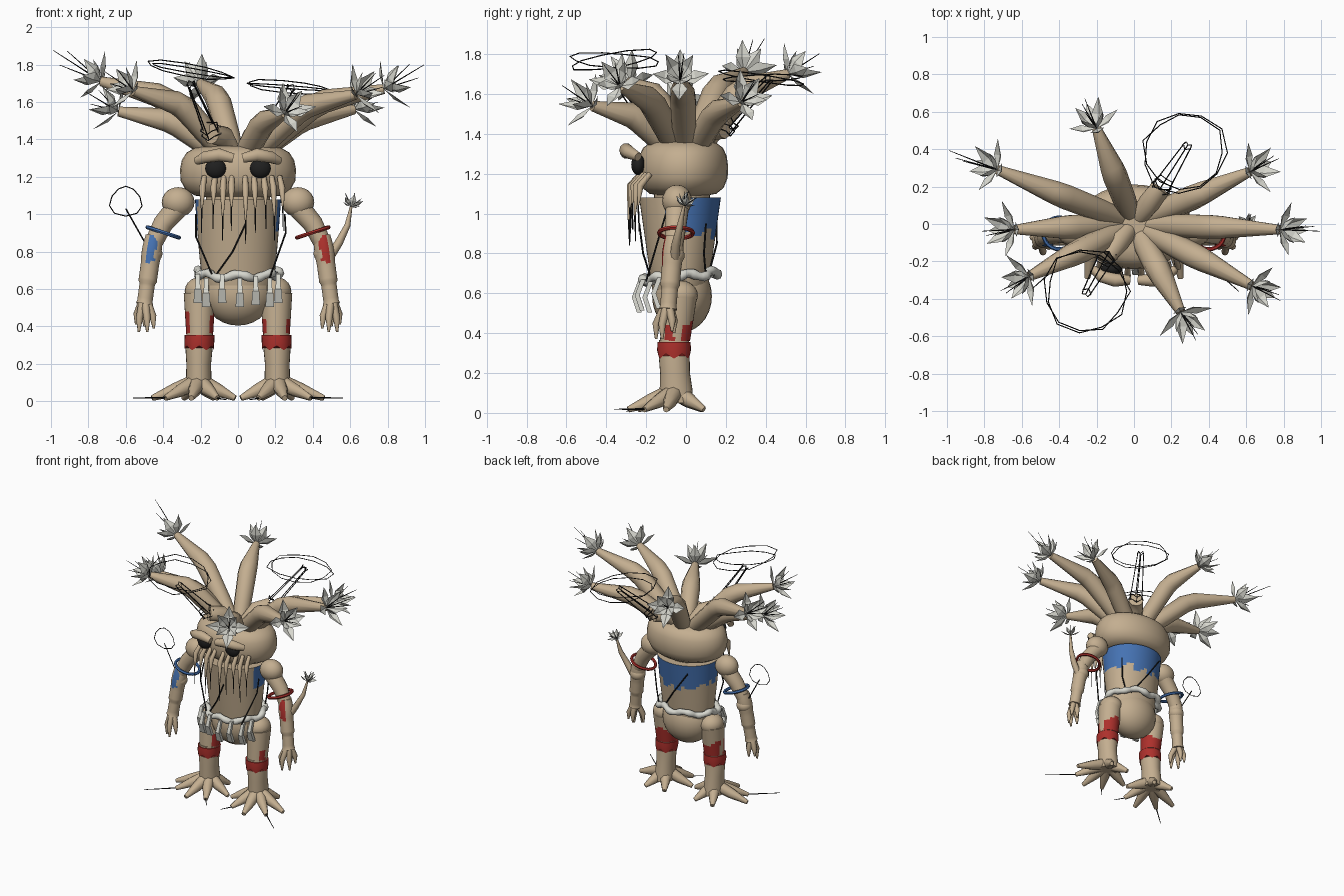
import bpy, bmesh, math, random
from mathutils import Vector as V

if "Cube" in bpy.data.objects:
    bpy.data.objects.remove(bpy.data.objects["Cube"])
random.seed(4)

def mat(name, *c):
    m = bpy.data.materials.new(name)
    m.diffuse_color = (*c, 1)
    m.use_nodes = True
    m.node_tree.nodes["Principled BSDF"].inputs["Base Color"].default_value = m.diffuse_color
    return m

TAN = mat("tan bark", 0.55, 0.425, 0.28)
BLACK = mat("black", 0.014, 0.014, 0.014)
GREY = mat("pale grey", 0.68, 0.68, 0.62)
BLUE = mat("blue paint", 0.06, 0.17, 0.45)
RED = mat("red paint", 0.42, 0.03, 0.025)

def finish(name, bm, mats, angle=55, rule=None, orient=True):
    if orient:
        bmesh.ops.recalc_face_normals(bm, faces=bm.faces)
    bm.normal_update()
    for f in bm.faces:
        f.smooth = angle > 0
        if rule:
            f.material_index = rule(f.calc_center_median(), f.normal)
    me = bpy.data.meshes.new(name)
    bm.to_mesh(me)
    bm.free()
    for m in mats:
        me.materials.append(m)
    if angle:
        me.set_sharp_from_angle(angle=math.radians(angle))
    ob = bpy.data.objects.new(name, me)
    bpy.context.collection.objects.link(ob)
    return ob

def skin(bm, rings, closed=False):
    n, k = len(rings), len(rings[0])
    for i in range(n if closed else n - 1):
        a, b = rings[i], rings[(i + 1) % n]
        for j in range(k):
            bm.faces.new((a[j], a[(j + 1) % k], b[(j + 1) % k], b[j]))
    if not closed:
        bm.faces.new(rings[0])
        bm.faces.new(rings[-1])

def tube(bm, pts, radii, sides=8, closed=False, ref=None):
    """Sweep a round section along a path."""
    pts = [V(p) for p in pts]
    n = len(pts)
    if not isinstance(radii, (list, tuple)):
        radii = [radii] * n
    if ref is None:
        d = pts[-1] - pts[0]
        ref = V([1.0 if i == min(range(3), key=lambda q: abs(d[q])) else 0.0 for i in range(3)])
    rings = []
    for i, p in enumerate(pts):
        t = pts[(i + 1) % n] - pts[i - 1] if closed else pts[min(i + 1, n - 1)] - pts[max(i - 1, 0)]
        u = t.cross(V(ref)).normalized()
        w = t.cross(u).normalized()
        rings.append([bm.verts.new(p + radii[i] * (u * math.cos(a) + w * math.sin(a)))
                      for a in (2 * math.pi * j / sides for j in range(sides))])
    skin(bm, rings, closed)

def loft(bm, rows, sides=32):
    """Stack elliptical rings: rows of z, cx, cy, rx, ry."""
    skin(bm, [[bm.verts.new((cx + rx * math.cos(a), cy + ry * math.sin(a), z))
               for a in (2 * math.pi * j / sides for j in range(sides))] for z, cx, cy, rx, ry in rows])

def ball(bm, c, r, seg=20):
    vs = bmesh.ops.create_uvsphere(bm, u_segments=seg, v_segments=seg // 2, radius=1)["verts"]
    for v in vs:
        v.co = V(c) + V((v.co.x * r[0], v.co.y * r[1], v.co.z * r[2]))

def flower(petals, stamens, pos, axis, size, reach):
    pos, axis = V(pos), V(axis).normalized()
    u = axis.cross(V((0, 0, 1))).normalized()
    w = u.cross(axis)
    for i in range(8):
        a = 2 * math.pi * i / 8
        out = u * math.cos(a) + w * math.sin(a)
        sp = math.radians((66, 36)[i % 2])
        d = axis * math.cos(sp) + out * math.sin(sp)
        side = axis.cross(out).normalized() * size * 0.26
        back = d.cross(side).normalized() * size * .1
        back *= -1 if back.dot(out) < 0 else 1
        mid = pos + d * size * .5
        l, r, m, t, b = (petals.verts.new(q) for q in (
            mid + side, mid - side, mid + back, pos + d * size * random.uniform(.95, 1.15), pos))
        # faces wind so that the upper side is the front
        for tri in ((b, m, l), (l, m, t), (b, r, m), (m, r, t)):
            f = petals.faces.new(tri)
            f.normal_update()
            if f.normal.z < 0:
                f.normal_flip()
    for i in range(3):
        a = 2.1 * i
        end = pos + axis * reach * (1 if i == 0 else .75) + (u * math.cos(a) + w * math.sin(a)) * (0 if i == 0 else .05)
        tube(stamens, [pos, end], [.0045, .0015], 4)

# branch crown with flowers at the tips
crown, petals, stamens = bmesh.new(), bmesh.new(), bmesh.new()
TIPS = [(-.2, .51, 1.7, .2), (-.73, .29, 1.71, .325), (-.64, -.03, 1.55, .2), (-.56, -.28, 1.66, .2),
        (.25, -.47, 1.54, .2), (.63, -.33, 1.64, .2), (.78, -.03, 1.67, .25), (.62, .28, 1.56, .2)]
for x, y, z, reach in TIPS:
    path = [(x * t, y * t, 1.27 + (z - 1.27) * h) for t, h in ((.03, 0), (.24, .33), (.5, .75), (.6, .84), (1, 1))]
    tube(crown, path, [.045, .062, .067, .063, .026], 10)
    h = V((x, y, 0)).normalized()
    flower(petals, stamens, (x, y, z), h + V((0, 0, .6)), .155, reach)

# broken stubs with wire frames and hoops
wires = bmesh.new()
for base, end, hoop, tilt, slopes in (((-.14, -.16, 1.43), (-.25, -.36, 1.69), (-.26, -.36, 1.77), -.17, (.16, -.06)),
                                      ((.14, .19, 1.43), (.28, .41, 1.67), (.27, .38, 1.68), -.08, (-.15, .04))):
    base, end = V(base), V(end)
    tube(crown, [(0, 0, 1.27), base * .6 + V((0, 0, .56)), base], [.045, .06, .055], 10)
    u = (end - base).cross(V((0, 0, 1))).normalized()
    w = u.cross((end - base).normalized())
    for i in range(4):
        off = u * math.cos(i * 1.57) + w * math.sin(i * 1.57)
        tube(wires, [base + off * .045, end + off * .022], .0035, 4)
    for c, r in ((base, .055), (base * .9 + end * .1, .05), (end, .024)):
        tube(wires, [c + r * (u * math.cos(k * .785) + w * math.sin(k * .785))
                     + (end - base) * .05 * (k % 2) for k in range(8)], .0035, 4, True, end - base)
    for s, slope in zip((1, .95), slopes):
        pts = []
        for k in range(11):
            a, r = k * math.tau / 11, s * random.uniform(.205, .245)
            dx, dy = r * math.cos(a), r * math.sin(a)
            pts.append(V(hoop) + V((dx, dy, dx * tilt + dy * slope)))
        tube(wires, pts, .003, 4, True, (0, 0, 1))
finish("crown_branches", crown, [TAN])
finish("flower_petals", petals, [GREY], 0, orient=False)
finish("flower_stamens", stamens, [BLACK], 0)
finish("wire_hoops", wires, [BLACK], 0)

# head, brows and eyes
bm = bmesh.new()
loft(bm, [(z, 0, -.015, r, r * .73) for z, r in ((1.09, .16), (1.1, .23), (1.13, .28), (1.18, .307),
          (1.24, .31), (1.29, .3), (1.33, .275), (1.355, .23), (1.365, .17))])
loft(bm, [(1.06, 0, -.02, .17, .14), (1.12, 0, -.02, .17, .14)])
finish("head", bm, [TAN], 60)
brows, eyes = bmesh.new(), bmesh.new()
for s in (-1, 1):
    tube(brows, [(s * .22, -.24, 1.285), (s * .175, -.28, 1.305), (s * .1, -.3, 1.318), (s * .025, -.3, 1.3)],
         [.022, .032, .036, .026], 10)
    ball(eyes, (s * .12, -.24, 1.245), (.056, .035, .052))
finish("brows", brows, [TAN])
finish("eyes", eyes, [BLACK])

# beard tendrils with dark ends
beard, ends = bmesh.new(), bmesh.new()
for i, x in enumerate((-.19, -.13, -.08, -.035, .04, .09, .145, .19, .235)):
    y = -.26 + .9 * x * x
    low = (1.03, 1.05, .99, 1.04, .97)[i % 5]
    tube(beard, [(x * .95, y + .03, 1.2), (x, y - .02, 1.14), (x * 1.02, y - .03, low)], [.014, .018, .005], 8)
    tube(ends, [(x * 1.02, y - .03, low + .02), (x * 1.03, y - .025, low - .13)], [.005, .002], 4)
finish("beard_tendrils", beard, [TAN])
finish("tendril_ends", ends, [BLACK], 0)

# torso with painted shoulder cape
def cape(c, n):
    low = .905 + .018 * math.sin(c.x * 60) - .02 * (abs(c.x) < .1)
    return int(n.z < .9 and c.z > low and (c.y > .015 or (c.x > .195 and c.y > -.1) or c.x < -.215))
bm = bmesh.new()
loft(bm, [(.62 + .46 * t, 0, -.03, .185 + .045 * t ** .7, .14 + .065 * t) for t in (i / 24 for i in range(25))], 48)
finish("torso", bm, [TAN, BLUE], 40, cape)
bm = bmesh.new()
ball(bm, (0, -.02, .585), (.19, .15, .18), 28)
finish("pelvis", bm, [TAN])

# cords lying on the body
bm = bmesh.new()
for pts in (((.25, -.1, 1.0), (.255, -.13, .9), (.17, -.2, .66)), ((-.225, -.1, 1.0), (-.225, -.14, .88), (-.14, -.19, .68)),
            ((.04, -.235, .95), (-.03, -.215, .8), (-.13, -.17, .66)), ((-.12, .15, 1.02), (0, .155, .85), (.12, .11, .68)),
            ((.2, .1, .95), (.19, .09, .8), (.16, .1, .68))):
    tube(bm, pts, .005, 5)
finish("cords", bm, [BLACK], 0)

# wavy rope belt with hanging plates
bm = bmesh.new()
tube(bm, [((.215 + .008 * math.cos(9 * a)) * math.cos(a), -.03 + (.182 + .008 * math.cos(9 * a)) * math.sin(a),
           .685 + .018 * math.sin(a) + .012 * math.sin(7 * a)) for a in (i * math.pi / 36 for i in range(72))],
     [.021 + .004 * (i % 4 < 2) for i in range(72)], 8, True, (0, 0, 1))
finish("rope_belt", bm, [GREY])
bm = bmesh.new()
for x, drop in ((-.215, 0), (-.17, .02), (-.085, 0), (.01, .02), (.095, .01), (.17, .02), (.215, 0)):
    y = -.03 - .2 * math.sqrt(max(0, 1 - (x / .25) ** 2))
    for z0, y0, z1, y1, hw in ((.68, 0, .6, -.03, .014), (.6, -.03, .525, -.005, .023)):
        skin(bm, [[bm.verts.new((x + dx, y + yy + dy, z - drop)) for dx, dy in ((-w, -.012), (w, -.012), (w, .012), (-w, .012))]
                  for z, yy, w in ((z0, y0, hw * .8), (z1, y1, hw))])
finish("belt_plates", bm, [GREY], 0)

nails, fingers = bmesh.new(), bmesh.new()
for s, side, paint in ((-1, "left", BLUE), (1, "right", RED)):
    # arm with a painted forearm patch
    bm = bmesh.new()
    ball(bm, (s * .32, -.045, 1.065), (.088, .075, .08))
    tube(bm, [(s * .33, -.045, 1.03), (s * .4, -.05, .95), (s * .45, -.06, .85)], [.06, .054, .048], 14)
    tube(bm, [(s * (.45 + .05 * t), -.06 - .03 * t, .885 - .365 * t) for t in (i / 24 for i in range(25))],
         [.04 + .013 * math.sin(math.pi * min(1, 2.2 * i / 24 + .12) * .75) - .008 * (i > 16) for i in range(24)] + [.046], 24)
    ball(bm, (s * .46, -.062, .79), (.056, .055, .05), 28)
    finish(side + "_arm", bm, [TAN, paint], 40, lambda c, n: int(
        n.y < -.3 and .745 < c.z < .885 and .44 < abs(c.x) + .15 * (c.z - .81) < .485))
    for dx, dy, dz in ((-.05, -.03, -.13), (-.015, -.06, -.15), (.03, -.03, -.15), (.045, .02, -.11), (0, .03, -.12)):
        p = V((s * .5, -.09, .52))
        tube(fingers, [p + V((s * dx * .3, dy * .3, .01)), p + V((s * dx * .9, dy, dz * .5)), p + V((s * dx, dy, dz))],
             [.022, .019, .006], 8)
    # armband
    bm = bmesh.new()
    tube(bm, [(s * (.4 + .085 * math.cos(a)), -.05 + .085 * math.sin(a), .903 + .028 * math.cos(a))
              for a in (i * math.pi / 12 for i in range(24))], .011, 6, True, (0, 0, 1))
    finish(side + "_armband", bm, [paint])
    # leg with painted thigh and knee band
    bm = bmesh.new()
    ball(bm, (s * .2, -.03, .59), (.085, .09, .075))
    loft(bm, [(.36 + .02 * i, s * .205, -.055 + .002 * i, .072 + .0012 * i, .075 + .0012 * i) for i in range(12)], 32)
    loft(bm, [(.05, s * .21, -.045, .068, .082), (.12, s * .21, -.05, .068, .082), (.2, s * .21, -.055, .066, .075),
              (.3, s * .208, -.06, .074, .078), (.365, s * .205, -.06, .07, .075)], 24)
    finish(side + "_leg", bm, [TAN, RED], 40, lambda c, n: int(
        .36 < c.z < .455 + .02 * math.sin(40 * c.x) and (n.y > .1 or abs(n.x) > .72)
        and not (abs(c.x) > .26 and -.06 < c.y < -.025)))
    bm = bmesh.new()
    loft(bm, [(.285, s * .207, -.06, .077, .081), (.315, s * .207, -.06, .08, .085), (.355, s * .205, -.06, .08, .083)], 24)
    for i, v in enumerate([v for v in bm.verts if v.co.z < .3]):
        v.co.z += (-.012, 0, .012, 0)[i % 4]
    finish(side + "_knee_band", bm, [RED])
    # foot with spreading roots
    bm = bmesh.new()
    for x, y in ((.46, -.1), (.39, -.21), (.25, -.29), (.11, -.24), (.015, -.1), (.13, .08), (.29, .09)):
        c, e = V((s * .21, -.055, .11)), V((s * x, y, .017))
        m = c.lerp(e, .52)
        m.z = .06
        tube(bm, [c, m, e], [.046, .036, .015], 8)
    finish(side + "_foot", bm, [TAN])
    tube(nails, [(s * .38, -.2, .02), (s * .56, -.36, .018)], [.005, .002], 4)
    tube(nails, [(s * .13, -.22, .02), (s * .06, -.3, .008)], [.005, .002], 4)
finish("fingers", fingers, [TAN])
finish("claws", nails, [BLACK], 0)

# hoop on a stick at the left elbow
bm = bmesh.new()
tube(bm, [(-.47, -.06, .8), (-.6, -.05, 1.03)], .004, 4)
tube(bm, [(-.6 + .085 * math.cos(a) * (1 - .25 * math.sin(a)), -.05, 1.07 + .08 * math.sin(a))
          for a in (i * math.pi / 5 + .3 for i in range(10))], .003, 4, True, (0, 1, 0))
finish("elbow_hoop", bm, [BLACK], 0)

# flowering twig at the right elbow
bm, petals, stamens = bmesh.new(), bmesh.new(), bmesh.new()
tube(bm, [(.47, -.06, .74), (.54, -.05, .85), (.585, -.03, .94), (.605, -.01, 1.04)], [.026, .022, .016, .007], 8)
finish("elbow_twig", bm, [TAN])
flower(petals, stamens, (.605, -.01, 1.04), (.25, .3, 1), .075, .08)
finish("twig_petals", petals, [GREY], 0, orient=False)
finish("twig_stamens", stamens, [BLACK], 0)
